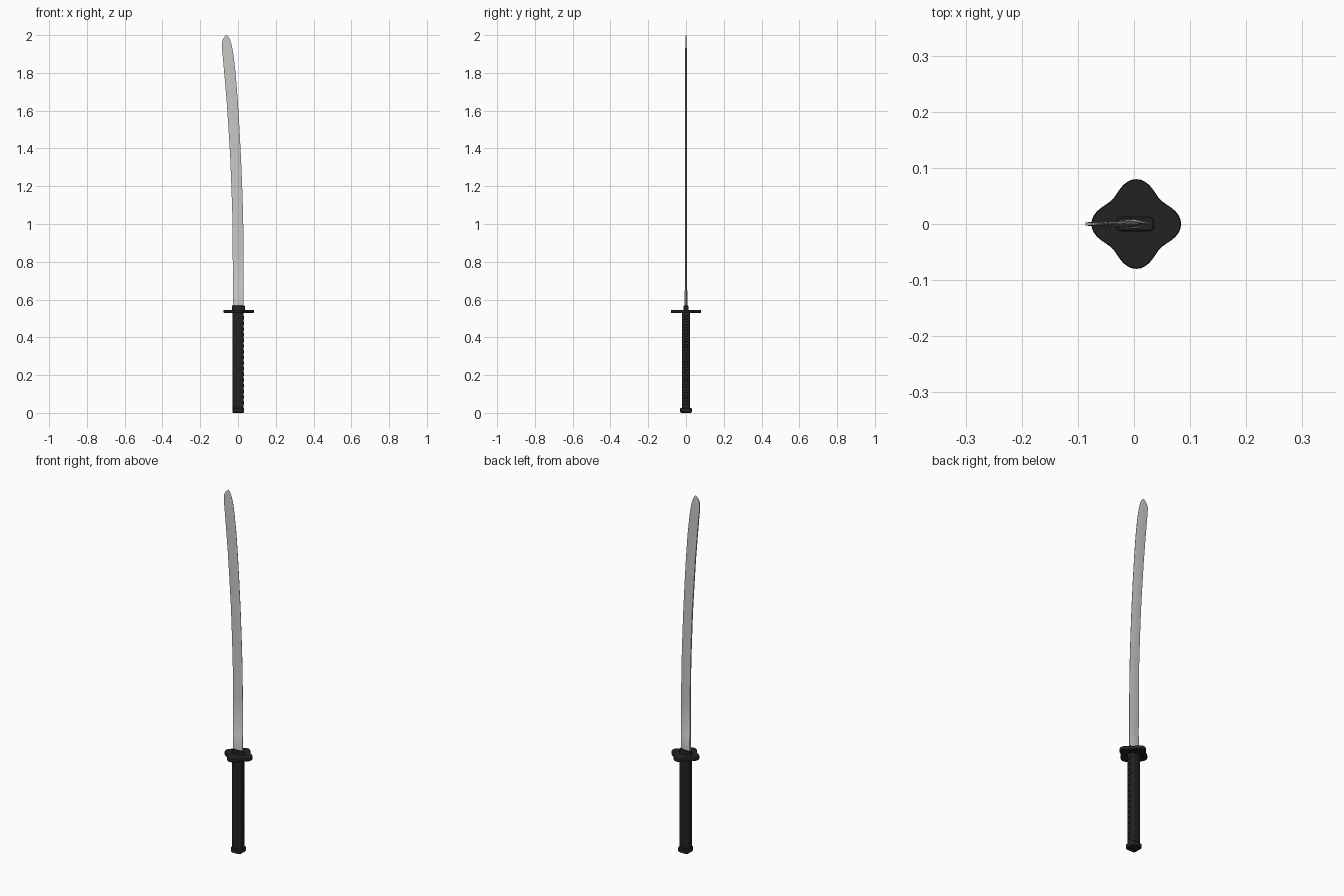
import bpy, bmesh, math

if "Cube" in bpy.data.objects:
    bpy.data.objects.remove(bpy.data.objects["Cube"])


def material(name, rgb):
    m = bpy.data.materials.new(name)
    m.diffuse_color = (*rgb, 1)
    m.use_nodes = True
    m.node_tree.nodes["Principled BSDF"].inputs["Base Color"].default_value = m.diffuse_color
    return m


STEEL = material("pale steel", (0.58, 0.58, 0.55))
BLACK = material("black", (0.016, 0.016, 0.016))


def loft(name, rings, mat, smooth=True):
    """Skin a stack of equally sized rings of 3D points and cap both ends."""
    bm = bmesh.new()
    rows = [[bm.verts.new(p) for p in r] for r in rings]
    n = len(rows[0])
    for a, b in zip(rows, rows[1:]):
        for i in range(n):
            j = (i + 1) % n
            bm.faces.new((a[i], a[j], b[j], b[i]))
    bm.faces.new(rows[0][::-1])
    bm.faces.new(rows[-1])
    bmesh.ops.recalc_face_normals(bm, faces=bm.faces)
    me = bpy.data.meshes.new(name)
    bm.to_mesh(me)
    bm.free()
    me.materials.append(mat)
    ob = bpy.data.objects.new(name, me)
    bpy.context.collection.objects.link(ob)
    if smooth:
        bpy.ops.object.select_all(action='DESELECT')
        ob.select_set(True)
        bpy.context.view_layer.objects.active = ob
        bpy.ops.object.shade_smooth_by_angle(angle=math.radians(35))
    return ob


def rounded(cx, hx, hy, r, z, seg=5):
    """Rounded rectangle ring at height z."""
    pts = []
    for k, (sx, sy) in enumerate(((1, 1), (-1, 1), (-1, -1), (1, -1))):
        for i in range(seg + 1):
            a = math.pi / 2 * (k + i / seg)
            pts.append((cx + sx * (hx - r) + r * math.cos(a),
                        sy * (hy - r) + r * math.sin(a), z))
    return pts


def block(name, cx, hx, hy, r, z0, z1, bev, mat=BLACK):
    """Rounded block with a small chamfer at top and bottom."""
    return loft(name, [rounded(cx, hx - bev, hy - bev, r - bev, z0),
                       rounded(cx, hx, hy, r, z0 + bev),
                       rounded(cx, hx, hy, r, z1 - bev),
                       rounded(cx, hx - bev, hy - bev, r - bev, z1)], mat)


# Curved blade: height, spine x, edge x, half thickness (thicker at the collar)
stations = [
    (0.55, -0.027, 0.030, 0.008), (0.645, -0.027, 0.030, 0.008),
    (0.65, -0.027, 0.030, 0.005), (0.85, -0.028, 0.030, 0.005),
    (1.05, -0.030, 0.027, 0.005), (1.20, -0.035, 0.022, 0.005),
    (1.35, -0.041, 0.016, 0.005), (1.50, -0.050, 0.008, 0.005),
    (1.65, -0.060, -0.001, 0.0048), (1.78, -0.071, -0.011, 0.0045),
    (1.88, -0.080, -0.022, 0.0042), (1.93, -0.085, -0.030, 0.004),
    (1.96, -0.086, -0.037, 0.0035), (1.98, -0.079, -0.044, 0.003),
    (1.992, -0.070, -0.051, 0.002), (2.0, -0.062, -0.058, 0.001)]


def blade_ring(z, l, r, t):
    ridge = l + 0.5 * (r - l)
    return [(l, -0.75 * t, z), (ridge, -t, z), (r, -0.15 * t, z),
            (r, 0.15 * t, z), (ridge, t, z), (l, 0.75 * t, z)]


loft("blade", [blade_ring(*s) for s in stations], STEEL)


# Four-lobed guard
def guard_ring(k, z):
    pts = []
    for i in range(64):
        a = math.tau * i / 64
        r = (0.0705 + 0.0095 * math.cos(4 * a)) * k
        pts.append((0.004 + r * math.cos(a), r * math.sin(a), z))
    return pts


loft("guard", [guard_ring(0.98, 0.529), guard_ring(1, 0.532),
               guard_ring(1, 0.543), guard_ring(0.98, 0.546)], BLACK)

# Collar above the guard, grip, and end cap
block("collar", 0.002, 0.034, 0.013, 0.008, 0.54, 0.568, 0.002)
block("grip", 0.001, 0.029, 0.022, 0.014, 0.015, 0.535, 0.002)
block("end_cap", 0.002, 0.031, 0.031, 0.014, 0.0, 0.027, 0.004)

# Ridges of the wrap along the edge side of the grip
for i in range(16):
    z = 0.045 + i * 0.03
    block(f"wrap_ridge_{i + 1}", 0.026, 0.007, 0.012, 0.005, z, z + 0.018, 0.003)
